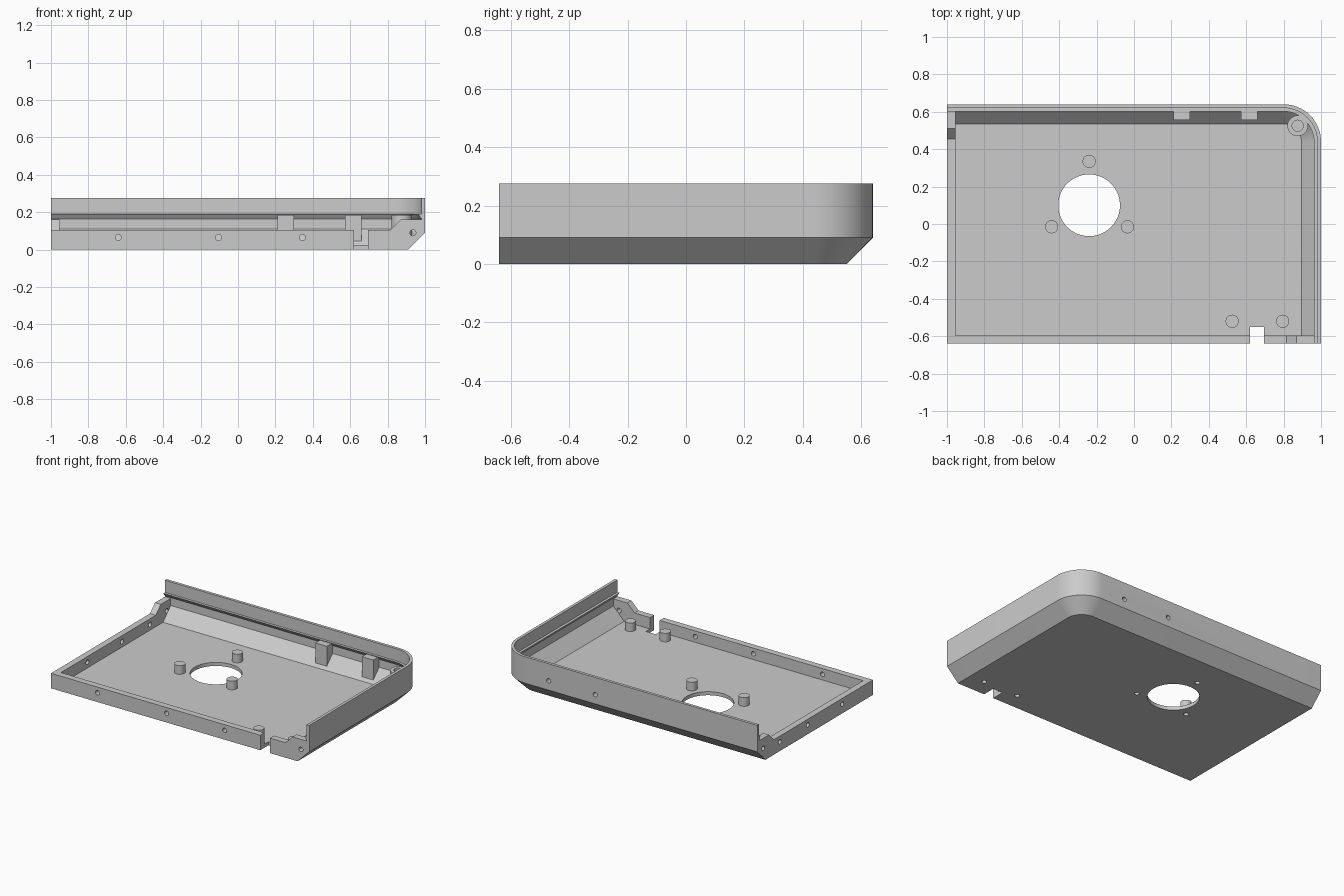
import bpy, bmesh, math
from mathutils import Matrix, Vector

if "Cube" in bpy.data.objects:
    bpy.data.objects.remove(bpy.data.objects["Cube"])

W, D = 1.0, 0.64            # half width and half depth
FLOOR, WALL, TOP = 0.025, 0.02, 0.275
RADIUS, CHAMFER = 0.2, 0.09
INNER = 0.105               # inset of the floor edge

grey = bpy.data.materials.new("plain grey")
grey.use_nodes = True
grey.diffuse_color = (0.6, 0.6, 0.6, 1)
grey.node_tree.nodes["Principled BSDF"].inputs["Base Color"].default_value = (0.6, 0.6, 0.6, 1)


def finish(name, bm):
    bmesh.ops.recalc_face_normals(bm, faces=bm.faces[:])
    mesh = bpy.data.meshes.new(name)
    bm.to_mesh(mesh)
    bm.free()
    mesh.materials.append(grey)
    obj = bpy.data.objects.new(name, mesh)
    bpy.context.collection.objects.link(obj)
    return obj


def rim(inset, z):
    """Outline along the tall sides, with the rounded corner."""
    cx, cy, r = W - RADIUS, D - RADIUS, RADIUS - inset
    pts = [(W - inset, -D, z)]
    for i in range(17):
        a = math.pi / 2 * i / 16
        pts.append((cx + r * math.cos(a), cy + r * math.sin(a), z))
    return pts + [(-W, D - inset, z)]


def swept_solid(name, profile):
    """Sweep (inset, z) points around the rim and close at the square corner."""
    bm = bmesh.new()
    rings = [[bm.verts.new(p) for p in rim(*s)] for s in profile]
    low = bm.verts.new((-W, -D, profile[0][1]))
    high = bm.verts.new((-W, -D, profile[-1][1]))
    for a, b in zip(rings, rings[1:]):
        for i in range(len(a) - 1):
            bm.faces.new((a[i], a[i + 1], b[i + 1], b[i]))
    bm.faces.new(rings[0] + [low])
    bm.faces.new(rings[-1] + [high])
    for end in (0, -1):
        bm.faces.new([r[end] for r in rings] + [high, low])
    return finish(name, bm)


def prism(name, outline, axis, start, end):
    """Extrude an outline along x (outline in y, z) or y (outline in x, z)."""
    bm = bmesh.new()
    place = (lambda u, v: (start, u, v)) if axis == "x" else (lambda u, v: (u, start, v))
    face = bm.faces.new([bm.verts.new(place(u, v)) for u, v in outline])
    out = bmesh.ops.extrude_face_region(bm, geom=[face])
    move = Vector((end - start, 0, 0)) if axis == "x" else Vector((0, end - start, 0))
    bmesh.ops.translate(bm, vec=move, verts=[g for g in out["geom"] if isinstance(g, bmesh.types.BMVert)])
    return finish(name, bm)


def add_rod(bm, a, b, r, sides=32):
    a, b = Vector(a), Vector(b)
    turn = (b - a).to_track_quat("Z", "Y").to_matrix().to_4x4()
    bmesh.ops.create_cone(bm, cap_ends=True, segments=sides, radius1=r, radius2=r,
                          depth=(b - a).length, matrix=Matrix.Translation((a + b) / 2) @ turn)


def rod(name, a, b, r):
    bm = bmesh.new()
    add_rod(bm, a, b, r)
    return finish(name, bm)


def low_wall(far):
    """Low wall outline whose raised tab meets the tall side at 'far'."""
    z, tab = 0.105, 0.16
    return [(far - INNER, FLOOR), (far - WALL, FLOOR + INNER - WALL), (far - WALL, tab),
            (far - 0.13, tab), (far - 0.185, z)]


# Floor, chamfer, tall sides and the inner ledge
parts = [swept_solid("tray_shell", [
    (CHAMFER, 0), (0, CHAMFER), (0, TOP), (WALL, TOP), (WALL, 0.19), (0.038, 0.19),
    (WALL, 0.165), (WALL, FLOOR + INNER - WALL), (INNER, FLOOR)])]

# Low walls with raised tabs
parts.append(prism("front_wall", low_wall(W) + [(-W, 0.105), (-W, FLOOR)], "y", -D, -D + 0.045))
parts.append(prism("side_wall", low_wall(D) + [(-D + 0.045, 0.105), (-D + 0.045, FLOOR)],
                   "x", -W, -W + 0.045))

# Screw blocks on the back side
block_x = (0.255, 0.615)
for i, x in enumerate(block_x):
    outline = [(0.555, 0.045), (0.62, 0.11), (0.62, 0.185), (0.555, 0.185)]
    parts.append(prism(f"screw_block_{i + 1}", outline, "x", x - 0.044, x + 0.044))

# Floor bosses
bosses = [(-0.24, 0.335), (-0.44, -0.015), (-0.035, -0.015), (0.525, -0.52), (0.795, -0.52)]
for i, (x, y) in enumerate(bosses):
    parts.append(rod(f"floor_boss_{i + 1}", (x, y, FLOOR), (x, y, 0.085), 0.035))

# Corner post, trimmed to the inside of the tray
cx, cy = 0.875, 0.525
post = rod("corner_post", (cx, cy, 0), (cx, cy, 0.185), 0.055)
parts.append(post)
cavity = swept_solid("cavity_helper", [(INNER, FLOOR), (WALL, FLOOR + INNER - WALL), (WALL, 0.25)])
trim = post.modifiers.new("trim", "BOOLEAN")
trim.operation, trim.solver, trim.object = "INTERSECT", "EXACT", cavity

# Holes and notch, gathered in one cutter
bm = bmesh.new()
HOLE = 0.016
add_rod(bm, (-0.24, 0.1, -0.1), (-0.24, 0.1, 0.1), 0.165, 64)
for x, y in bosses:
    add_rod(bm, (x, y, -0.05), (x, y, 0.07), HOLE, 20)
for x, z in ((-0.64, 0.065), (-0.105, 0.065), (0.345, 0.065), (0.935, 0.09)):
    add_rod(bm, (x, -0.7, z), (x, -0.57, z), HOLE, 20)
for y, z in ((-0.3, 0.065), (0.08, 0.065), (0.39, 0.065), (0.575, 0.09)):
    add_rod(bm, (-1.1, y, z), (-0.93, y, z), HOLE, 20)
for x in block_x:
    add_rod(bm, (x, 0.7, 0.155), (x, 0.575, 0.155), HOLE, 20)
add_rod(bm, (cx, cy, 0.07), (cx, cy, 0.25), 0.03)
bmesh.ops.create_cube(bm, size=1, matrix=Matrix.Translation((0.658, -0.645, 0.1))
                      @ Matrix.Diagonal((0.075, 0.19, 0.4, 1)))
cutter = finish("hole_cutter", bm)

for obj in parts:
    cut = obj.modifiers.new("holes", "BOOLEAN")
    cut.operation, cut.solver, cut.object = "DIFFERENCE", "EXACT", cutter

# Bake the cuts, drop the helpers and shade the round parts
bpy.context.view_layer.update()
graph = bpy.context.evaluated_depsgraph_get()
baked = [bpy.data.meshes.new_from_object(o.evaluated_get(graph)) for o in parts]
bpy.ops.object.select_all(action="DESELECT")
for obj, mesh in zip(parts, baked):
    obj.modifiers.clear()
    obj.data = mesh
    obj.select_set(True)
for helper in (cavity, cutter):
    bpy.data.objects.remove(helper)
bpy.context.view_layer.objects.active = parts[0]
bpy.ops.object.shade_smooth_by_angle(angle=math.radians(30))
